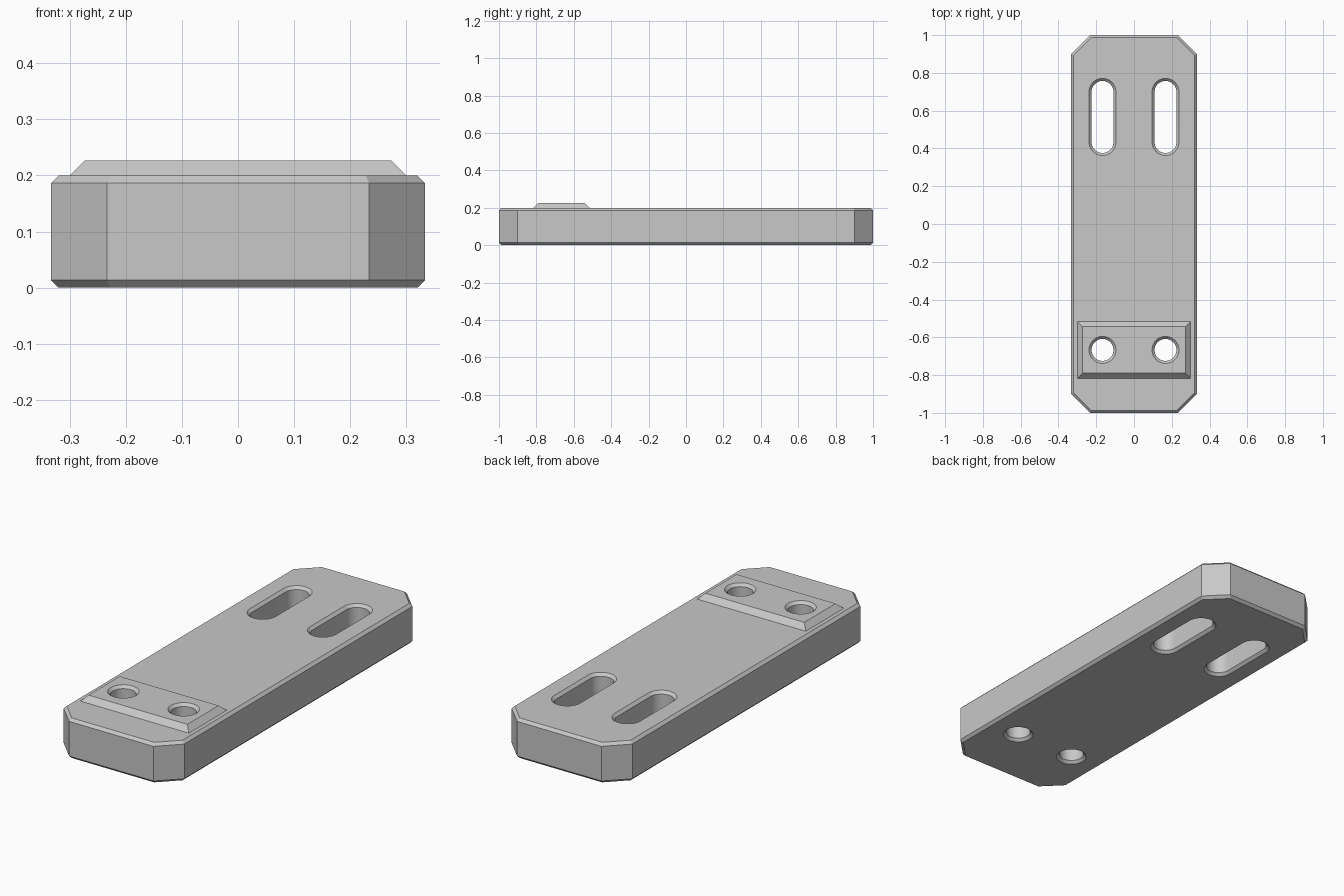
import bpy, bmesh
from math import sin, cos, pi, radians

cube = bpy.data.objects.get("Cube")
if cube:
    bpy.data.objects.remove(cube, do_unlink=True)

# Main dimensions
WIDTH, LENGTH, THICK = 0.6667, 2.0, 0.2
CORNER, EDGE = 0.1, 0.0135
PAD_Y, PAD_TOP = -0.6667, 0.2267
HOLE_X, HOLE_R = 0.1667, 0.058
SLOT_Y, SLOT_HALF = 0.5667, 0.1325

grey = bpy.data.materials.new("plain grey")
grey.use_nodes = True
grey.diffuse_color = (0.58, 0.58, 0.58, 1)
grey.node_tree.nodes["Principled BSDF"].inputs["Base Color"].default_value = grey.diffuse_color


def loft(name, rings):
    """Solid through stacked outlines; each ring is (list of xy, z)."""
    bm = bmesh.new()
    loops = [[bm.verts.new((x, y, z)) for x, y in pts] for pts, z in rings]
    n = len(loops[0])
    bm.faces.new(loops[0][::-1])
    bm.faces.new(loops[-1])
    for a, b in zip(loops, loops[1:]):
        for i in range(n):
            j = (i + 1) % n
            bm.faces.new((a[i], a[j], b[j], b[i]))
    bmesh.ops.recalc_face_normals(bm, faces=bm.faces[:])
    mesh = bpy.data.meshes.new(name)
    bm.to_mesh(mesh)
    bm.free()
    mesh.materials.append(grey)
    obj = bpy.data.objects.new(name, mesh)
    bpy.context.collection.objects.link(obj)
    return obj


def octagon(inset):
    """Rectangle with cut corners, shrunk evenly by inset."""
    w, l = WIDTH / 2 - inset, LENGTH / 2 - inset
    c = CORNER - inset * 0.586
    return [(w, c - l), (w, l - c), (w - c, l), (c - w, l),
            (-w, l - c), (-w, c - l), (c - w, -l), (w - c, -l)]


def rectangle(hx, hy, cy):
    return [(-hx, cy - hy), (hx, cy - hy), (hx, cy + hy), (-hx, cy + hy)]


def stadium(cx, cy, r, half, steps=24):
    """Rounded slot outline along y; half = 0 gives a circle."""
    pts = []
    for end in (0, 1):
        for i in range(steps + (1 if half else 0)):
            a = pi * (end + i / steps)
            pts.append((cx + r * cos(a), cy + r * sin(a) + (-half if end else half)))
    return pts


def hole_cutter(name, cx, cy, half, top):
    """Through hole, countersunk at both openings."""
    over = 0.01
    levels = [(-over, EDGE + over), (EDGE, 0), (top - EDGE, 0), (top + over, EDGE + over)]
    return loft(name, [(stadium(cx, cy, HOLE_R + d, half), z) for z, d in levels])


def combine(target, tool, operation):
    """Apply a boolean and discard the tool."""
    tool.hide_render = True
    mod = target.modifiers.new(operation.title(), 'BOOLEAN')
    mod.operation, mod.solver, mod.object = operation, 'EXACT', tool
    bpy.context.view_layer.objects.active = target
    bpy.ops.object.modifier_apply(modifier=mod.name)
    bpy.data.objects.remove(tool, do_unlink=True)


# Plate with cut corners and chamfered rims
plate = loft("mounting_plate", [(octagon(EDGE), 0), (octagon(0), EDGE),
                                (octagon(0), THICK - EDGE), (octagon(EDGE), THICK)])

# Raised pad with sloping sides
slope = PAD_TOP - THICK
pad = loft("raised_pad", [(rectangle(0.3, 0.15, PAD_Y), THICK - 0.03),
                          (rectangle(0.3, 0.15, PAD_Y), THICK),
                          (rectangle(0.3 - slope, 0.15 - slope, PAD_Y), PAD_TOP)])
combine(plate, pad, 'UNION')

# Round holes through the pad, slots at the other end
for side in (-1, 1):
    combine(plate, hole_cutter("round_hole", side * HOLE_X, PAD_Y, 0, PAD_TOP), 'DIFFERENCE')
    combine(plate, hole_cutter("slot_hole", side * HOLE_X, SLOT_Y, SLOT_HALF, THICK), 'DIFFERENCE')

# Smooth hole walls, crisp edges elsewhere
bpy.ops.object.select_all(action='DESELECT')
plate.select_set(True)
bpy.context.view_layer.objects.active = plate
bpy.ops.object.shade_smooth_by_angle(angle=radians(25))
